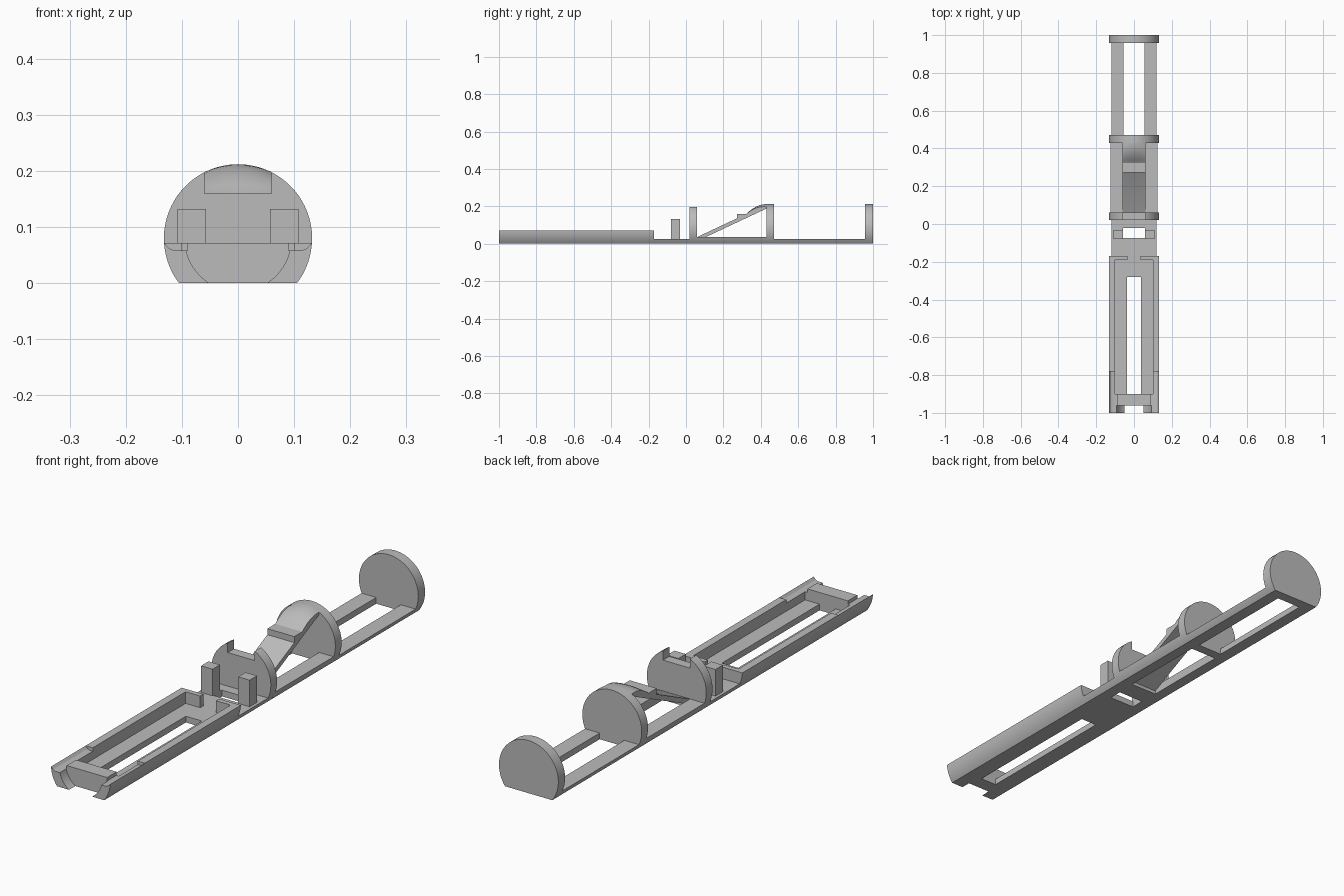
import bpy, bmesh, math

R, ZC = 0.132, 0.08          # shared round outline: radius and axis height
DECK, RIM = 0.025, 0.072     # floor and tray rim heights

cube = bpy.data.objects.get("Cube")
if cube:
    bpy.data.objects.remove(cube, do_unlink=True)

grey = bpy.data.materials.new("plain grey")
grey.use_nodes = True
grey.diffuse_color = (0.5, 0.5, 0.5, 1)
grey.node_tree.nodes["Principled BSDF"].inputs["Base Color"].default_value = (0.5, 0.5, 0.5, 1)


def arc(z0, z1, r=R, n=16):
    """Right-hand points of the round outline between two heights."""
    a0 = math.asin(max(-1, (z0 - ZC) / r))
    a1 = math.asin(min(1, (z1 - ZC) / r))
    return [(r * math.cos(a0 + (a1 - a0) * i / n), ZC + r * math.sin(a0 + (a1 - a0) * i / n))
            for i in range(n + 1)]


def finish(name, bm):
    bmesh.ops.recalc_face_normals(bm, faces=bm.faces)
    mesh = bpy.data.meshes.new(name)
    bm.to_mesh(mesh)
    bm.free()
    mesh.materials.append(grey)
    obj = bpy.data.objects.new(name, mesh)
    bpy.context.collection.objects.link(obj)
    bpy.ops.object.select_all(action='DESELECT')
    obj.select_set(True)
    bpy.context.view_layer.objects.active = obj
    bpy.ops.object.shade_smooth_by_angle(angle=math.radians(25))
    return obj


def loft(bm, rings):
    """Skin a row of equal point rings and cap both ends."""
    rows = [[bm.verts.new(p) for p in ring] for ring in rings]
    for a, b in zip(rows, rows[1:]):
        for i in range(len(a)):
            j = (i + 1) % len(a)
            bm.faces.new((a[i], a[j], b[j], b[i]))
    bm.faces.new(rows[0])
    bm.faces.new(rows[-1])


def solid(name, *sections):
    """Extrude half profiles (x, z) along y, mirrored in x."""
    bm = bmesh.new()
    for half, y0, y1 in sections:
        mirror = [(-x, z) for x, z in reversed(half) if x > 1e-5]
        outlines = [half + mirror] if half[0][0] == 0 else [half, mirror]
        for outline in outlines:
            loft(bm, [[(x, y, z) for x, z in outline] for y in (y0, y1)])
    return finish(name, bm)


def slab(inner, height):
    return [(inner, 0)] + arc(0, height) + [(inner, height)]


# Round bulkheads
disc = [(0, 0)] + arc(0, ZC + R, n=40)
solid("rear_disc", (disc, 0.957, 1.0))
solid("middle_disc", (disc, 0.43, 0.47))
notch_z = ZC + math.sqrt(R * R - 0.06 ** 2)
solid("notched_disc", ([(0, 0)] + arc(0, notch_z, n=32) + [(0.06, 0.16), (0, 0.16)], 0.02, 0.06))

# Rails joining the bulkheads
solid("rear_rails", (slab(0.055, DECK), 0.47, 0.957))
solid("middle_rails", (slab(0.06, 0.036), 0.06, 0.43))

# Deck with its opening between the posts
solid("deck", (slab(0, DECK), -0.17, -0.075), (slab(0.057, DECK), -0.075, -0.02),
      (slab(0, DECK), -0.02, 0.02))
solid("posts", ([(0.057, 0.01), (0.108, 0.01), (0.108, 0.132), (0.057, 0.132)], -0.08, -0.033))

# Front tray: slotted floor, side walls, end walls and recessed rim
outer = arc(0, RIM)
lip = [(0.123, 0.062), (0.113, 0.058)]
wall = [(0.1, RIM), (0.1, DECK)]
low_wall = lip + [(0.1, 0.058), (0.1, DECK)]
solid("tray",
      ([(0, 0)] + outer + [(0.035, RIM), (0.035, DECK), (0, DECK)], -0.19, -0.17),
      ([(0, 0)] + outer + wall + [(0, DECK)], -0.28, -0.19),
      ([(0.036, 0)] + outer + wall + [(0.036, DECK)], -0.78, -0.28),
      ([(0.036, 0)] + outer + low_wall + [(0.036, DECK)], -0.9, -0.78),
      ([(0, 0)] + outer + lip + [(0.09, 0.058), (0.09, RIM), (0, RIM)], -0.96, -0.9),
      (outer + lip + arc(0, 0.058, r=0.095)[::-1], -1.0, -0.96))

# Sloping ramp, swelling from flat into the round outline at its top
W, N, SLOPE = 0.06, 16, 0.47
bm = bmesh.new()


def ramp_ring(y, swell):
    xs = [W - 2 * W * i / N for i in range(N + 1)]
    flat = 0.036 + (y - 0.06) * SLOPE
    top = [(x, y, flat * (1 - swell) + swell * (ZC + math.sqrt(R * R - x * x))) for x in xs]
    under = max(0.0, 0.188 + (y - 0.43) * SLOPE)
    return top + [(-W, y, under), (W, y, under)]


rings = [ramp_ring(0.06, 0), ramp_ring(0.32, 0)]
rings += [ramp_ring(0.32 + 0.11 * k / 6, k / 6) for k in range(1, 7)]
loft(bm, rings)
finish("ramp", bm)

# Level step on the ramp
bm = bmesh.new()
step = [(0.272, 0.13), (0.272, 0.16), (0.325, 0.16), (0.325, 0.15)]
loft(bm, [[(x, y, z) for y, z in step] for x in (-W, W)])
finish("ramp_step", bm)
